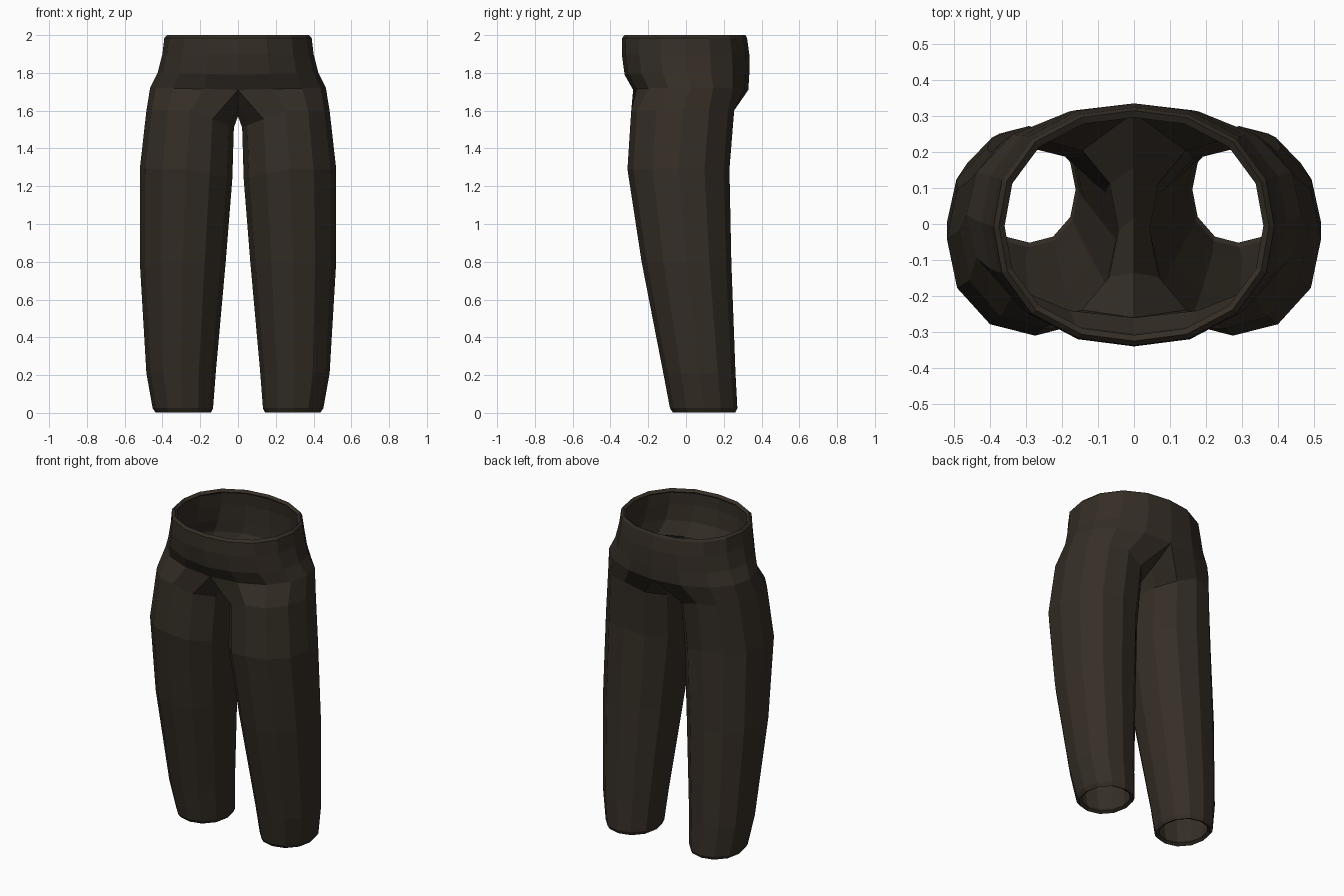
import bpy, bmesh, math

if "Cube" in bpy.data.objects:
    bpy.data.objects.remove(bpy.data.objects["Cube"])


def oval(x0, x1, y0, y1, a, p):
    """Point on a squared-off oval filling the given box, at angle a."""
    c, s = math.cos(math.radians(a)), math.sin(math.radians(a))
    k = (abs(c) ** p + abs(s) ** p) ** (-1 / p)
    return (x0 + x1) / 2 + (x1 - x0) / 2 * c * k, (y0 + y1) / 2 + (y1 - y0) / 2 * s * k


bm = bmesh.new()


def skin(upper, lower, closed):
    n = len(upper)
    for i in range(n if closed else n - 1):
        j = (i + 1) % n
        bm.faces.new((upper[i], lower[i], lower[j], upper[j]))


# Waist and hips: half rings, (z, half width, front y, back y)
hips = [(2.00, 0.375, -0.325, 0.315), (1.985, 0.39, -0.338, 0.323), (1.90, 0.40, -0.34, 0.335),
        (1.79, 0.425, -0.325, 0.335), (1.71, 0.465, -0.28, 0.33)]
prev = None
for z, w, f, b in hips:
    ring = []
    for i in range(9):
        x, y = oval(-w, w, f, b, -90 + 22.5 * i, 2.2)
        dip = 0.012 * math.sin(math.pi * i / 8) if z < 1.8 else 0
        ring.append(bm.verts.new((0 if i in (0, 8) else x, y, z + dip)))
    if prev:
        skin(prev, ring, False)
    prev = ring

# Crotch seam closes the half ring into the leg opening
prev = prev + [bm.verts.new(c) for c in ((0, 0.17, 1.62), (0, 0.02, 1.57), (0, -0.15, 1.63))]

# Leg: full rings, (z, inner x, outer x, front y, back y, drop of the inner side)
legs = [(1.60, 0.022, 0.485, -0.29, 0.255, 0.09), (1.29, 0.03, 0.52, -0.31, 0.23, 0.05),
        (0.80, 0.065, 0.52, -0.235, 0.24, 0), (0.21, 0.118, 0.485, -0.12, 0.262, 0),
        (0.025, 0.132, 0.452, -0.085, 0.272, 0), (0.003, 0.142, 0.437, -0.07, 0.262, 0)]
for z, x0, x1, f, b, drop in legs:
    ring = []
    for i in range(12):
        a = -120 + 30 * i
        x, y = oval(x0, x1, f, b, a, 2.15)
        ring.append(bm.verts.new((x, y, z - drop * max(0, -math.cos(math.radians(a))))))
    skin(prev, ring, True)
    prev = ring

mesh = bpy.data.meshes.new("trousers")
bm.to_mesh(mesh)
bm.free()
trousers = bpy.data.objects.new("trousers", mesh)
bpy.context.collection.objects.link(trousers)

# Other half and cloth thickness
mirror = trousers.modifiers.new("other_half", 'MIRROR')
mirror.merge_threshold = 0.001
solid = trousers.modifiers.new("cloth", 'SOLIDIFY')
solid.thickness = 0.022
solid.offset = -1

cloth = bpy.data.materials.new("dark_brown_cloth")
cloth.diffuse_color = (0.035, 0.027, 0.019, 1)
cloth.use_nodes = True
cloth.node_tree.nodes["Principled BSDF"].inputs["Base Color"].default_value = cloth.diffuse_color
mesh.materials.append(cloth)
